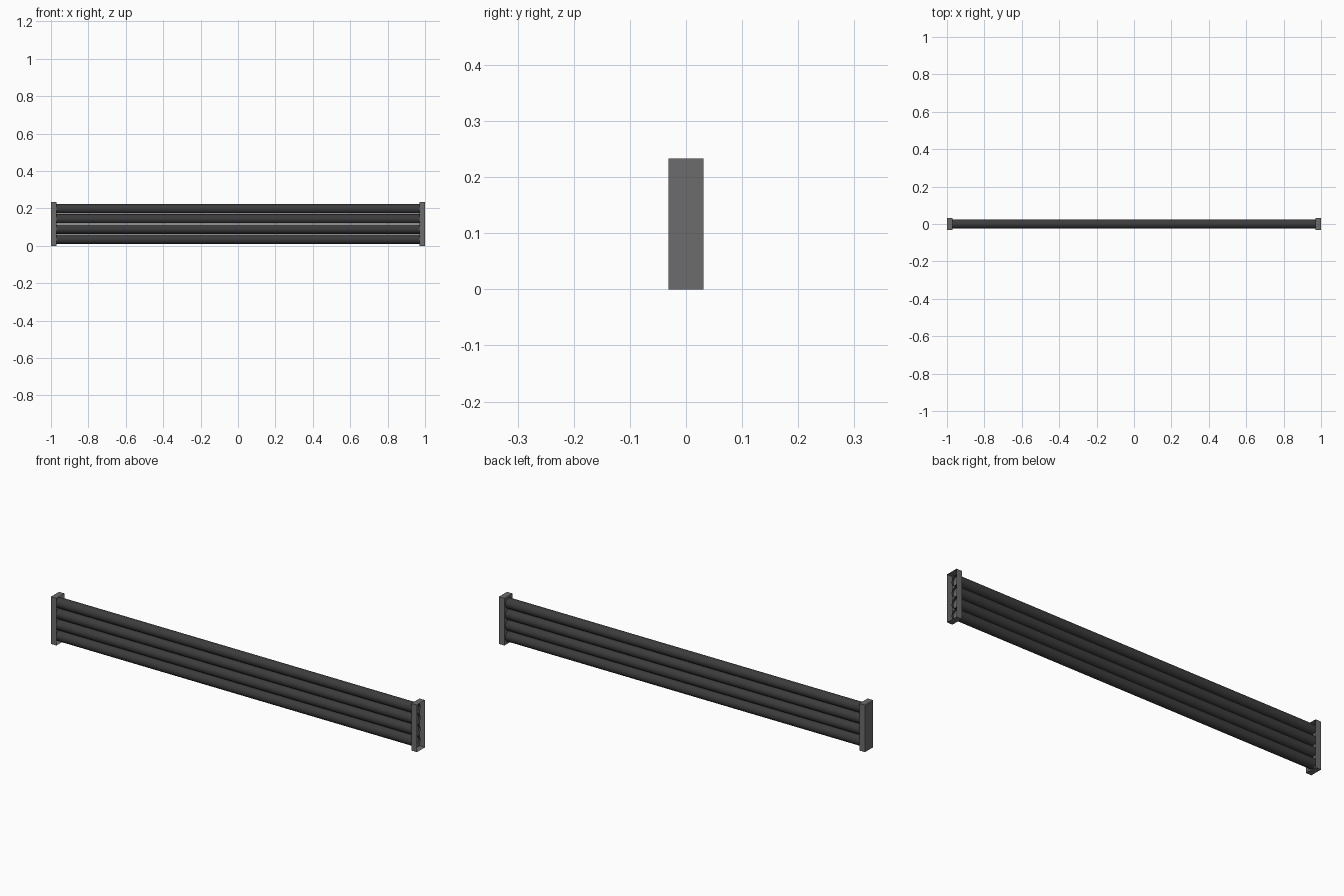
import bpy, bmesh, math
from mathutils import Matrix, Vector

if "Cube" in bpy.data.objects:
    bpy.data.objects.remove(bpy.data.objects["Cube"])

HEIGHT, HALF_DEPTH, PLATE = 0.233, 0.0315, 0.03
RADIUS, PITCH, HALF_TUBE = 0.025, 0.0545, 0.98


def material(name, v):
    m = bpy.data.materials.new(name)
    m.diffuse_color = (v, v, v, 1)
    m.use_nodes = True
    m.node_tree.nodes["Principled BSDF"].inputs["Base Color"].default_value = m.diffuse_color
    return m


dark = material("dark_tube", 0.045)
grey = material("grey_bracket", 0.15)


def finish(bm, name, mat):
    mesh = bpy.data.meshes.new(name)
    bm.to_mesh(mesh)
    bm.free()
    mesh.materials.append(mat)
    ob = bpy.data.objects.new(name, mesh)
    bpy.context.collection.objects.link(ob)
    return ob


# End brackets: shallow trays, both open towards +x
def bracket(name, x):
    bm = bmesh.new()
    bmesh.ops.create_cube(bm, size=1)
    bmesh.ops.scale(bm, vec=(PLATE, HALF_DEPTH * 2, HEIGHT), verts=bm.verts)
    bmesh.ops.translate(bm, vec=(x, 0, HEIGHT / 2), verts=bm.verts)
    bm.normal_update()
    open_side = [f for f in bm.faces if f.normal.x > 0.9]
    bmesh.ops.delete(bm, geom=open_side, context='FACES_ONLY')
    return finish(bm, name, grey)


bracket("left_end_bracket", -1 + PLATE / 2)
bracket("right_end_bracket", 1 - PLATE / 2)

# Four open tubes stacked between the brackets
for i in range(4):
    z = HEIGHT / 2 + (i - 1.5) * PITCH
    bm = bmesh.new()
    bmesh.ops.create_cone(bm, cap_ends=False, segments=16, radius1=RADIUS,
                          radius2=RADIUS, depth=HALF_TUBE * 2,
                          matrix=Matrix.Translation(Vector((0, 0, z)))
                          @ Matrix.Rotation(math.pi / 2, 4, 'Y'))
    for f in bm.faces:
        f.smooth = True
    finish(bm, f"tube_{i + 1}", dark)
